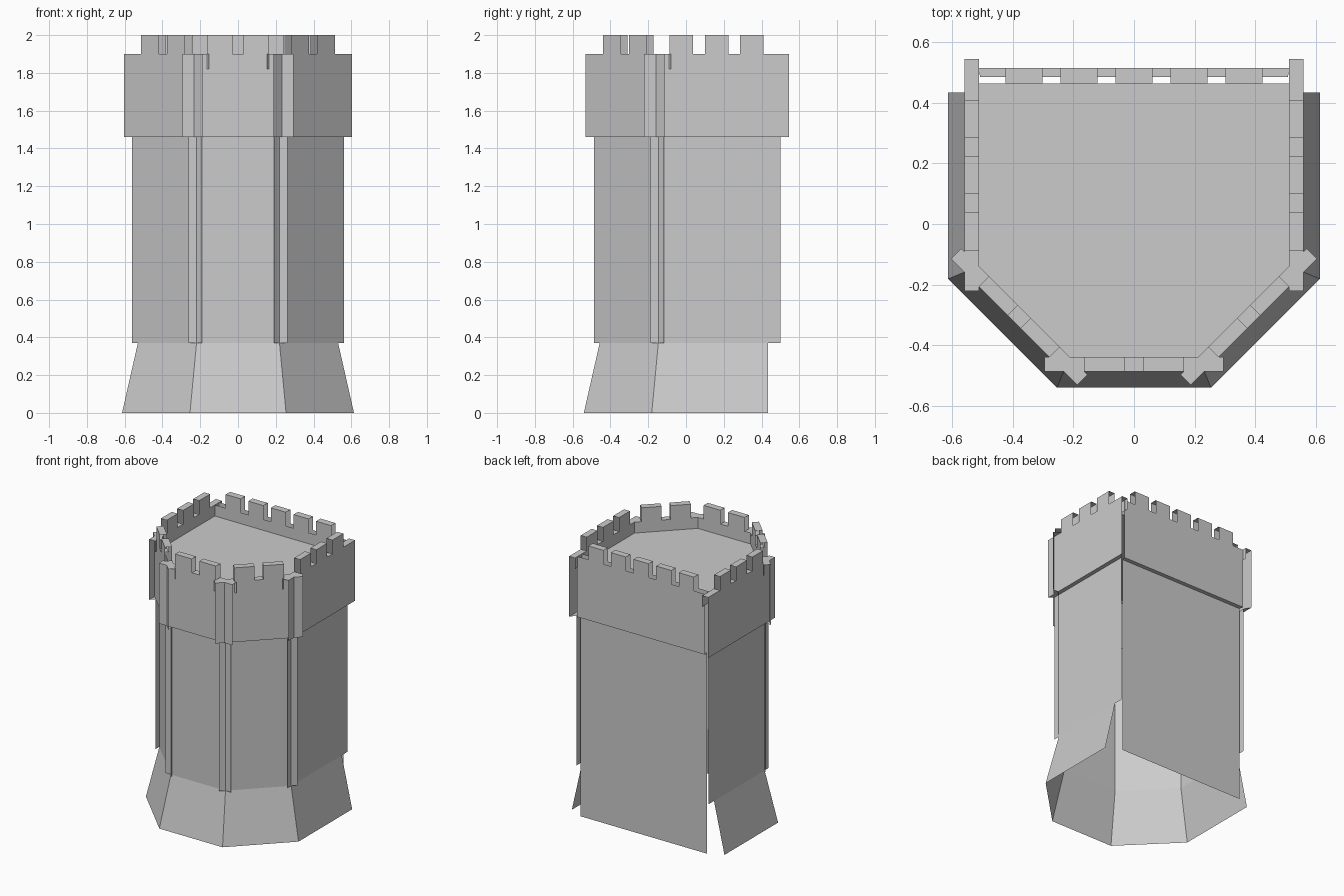
import bpy, bmesh
from math import sin, cos, tan, radians

if "Cube" in bpy.data.objects:
    bpy.data.objects.remove(bpy.data.objects["Cube"])

CY = 0.073                      # y of the octagon centre
SOFFIT, FLOOR, WALL, TOP = 1.46, 1.82, 1.90, 2.0


def finish(name, bm, mirror=False):
    me = bpy.data.meshes.new(name)
    bm.to_mesh(me)
    bm.free()
    ob = bpy.data.objects.new(name, me)
    bpy.context.collection.objects.link(ob)
    if mirror:
        ob.modifiers.new("mirror", 'MIRROR').use_axis[0] = True
    return ob


def wall(name, angle, low, high, d_low, d_out, d_in, z0, merlons,
         mirror=False, cap_gaps=True):
    """Open sheet wall: low/high are (start, end) along the wall, d_* distances from centre."""
    a = radians(angle)
    n, t = (cos(a), sin(a)), (-sin(a), cos(a))
    bm = bmesh.new()

    def quad(r1, d1, z1, r2, d2, z2):
        pts = [(r1[0], d1, z1), (r1[1], d1, z1), (r2[1], d2, z2), (r2[0], d2, z2)]
        bm.faces.new([bm.verts.new((n[0]*d + t[0]*s, CY + n[1]*d + t[1]*s, z))
                      for s, d, z in pts])

    quad(low, d_low, z0, low, d_low, SOFFIT)             # main wall
    quad(low, d_low, SOFFIT, high, d_out, SOFFIT)        # underside of upper band
    quad(high, d_out, SOFFIT, high, d_out, WALL)         # upper band
    quad(high, d_in, WALL, high, d_in, FLOOR)            # inner parapet
    edge = high[0]
    for m in merlons:                                    # battlements
        quad(m, d_out, WALL, m, d_out, TOP)
        quad(m, d_out, TOP, m, d_in, TOP)
        quad(m, d_in, TOP, m, d_in, WALL)
        if cap_gaps:
            quad((edge, m[0]), d_out, WALL, (edge, m[0]), d_in, WALL)
        edge = m[1]
    if cap_gaps:
        quad((edge, high[1]), d_out, WALL, (edge, high[1]), d_in, WALL)
    finish(name, bm, mirror)


# Front and diagonal walls share one layout
pair = [(-0.165, -0.03), (0.03, 0.165)]
short = dict(low=(-0.262, 0.262), high=(-0.295, 0.295),
             d_low=0.53, d_out=0.56, d_in=0.512, z0=0.37, merlons=pair)
wall("front_wall", -90, **short)
wall("diagonal_walls", -45, mirror=True, **short)

# Side walls run on to the back
wall("side_walls", 0, (-0.262, 0.428), (-0.295, 0.472), 0.53, 0.56, 0.512, 0.37,
     [(y - CY, y + 0.125 - CY) for y in (-0.087, 0.10, 0.285)], mirror=True)

# Back wall reaches the ground
wall("back_wall", 90, (-0.508, 0.508), (-0.515, 0.515), 0.412, 0.442, 0.392, 0.0,
     [(x - 0.061, x + 0.061) for x in (-0.364, -0.182, 0, 0.182, 0.364)],
     cap_gaps=False)


def half_octagon(d, y_back):
    h = d * tan(radians(22.5))
    right = [(h, CY - d), (d, CY - h), (d, y_back)]
    return [(-x, y) for x, y in reversed(right)] + right


# Flared base skirt, open at the back
bm = bmesh.new()
bottom = [bm.verts.new((x, y, 0)) for x, y in half_octagon(0.614, 0.435)]
upper = [bm.verts.new((x, y, 0.37)) for x, y in half_octagon(0.53, 0.435)]
for i in range(5):
    bm.faces.new((bottom[i], bottom[i+1], upper[i+1], upper[i]))
finish("base_skirt", bm)

# Roof deck inside the parapet
bm = bmesh.new()
bm.faces.new([bm.verts.new((x, y, FLOOR)) for x, y in half_octagon(0.512, 0.465)])
finish("roof_deck", bm)
